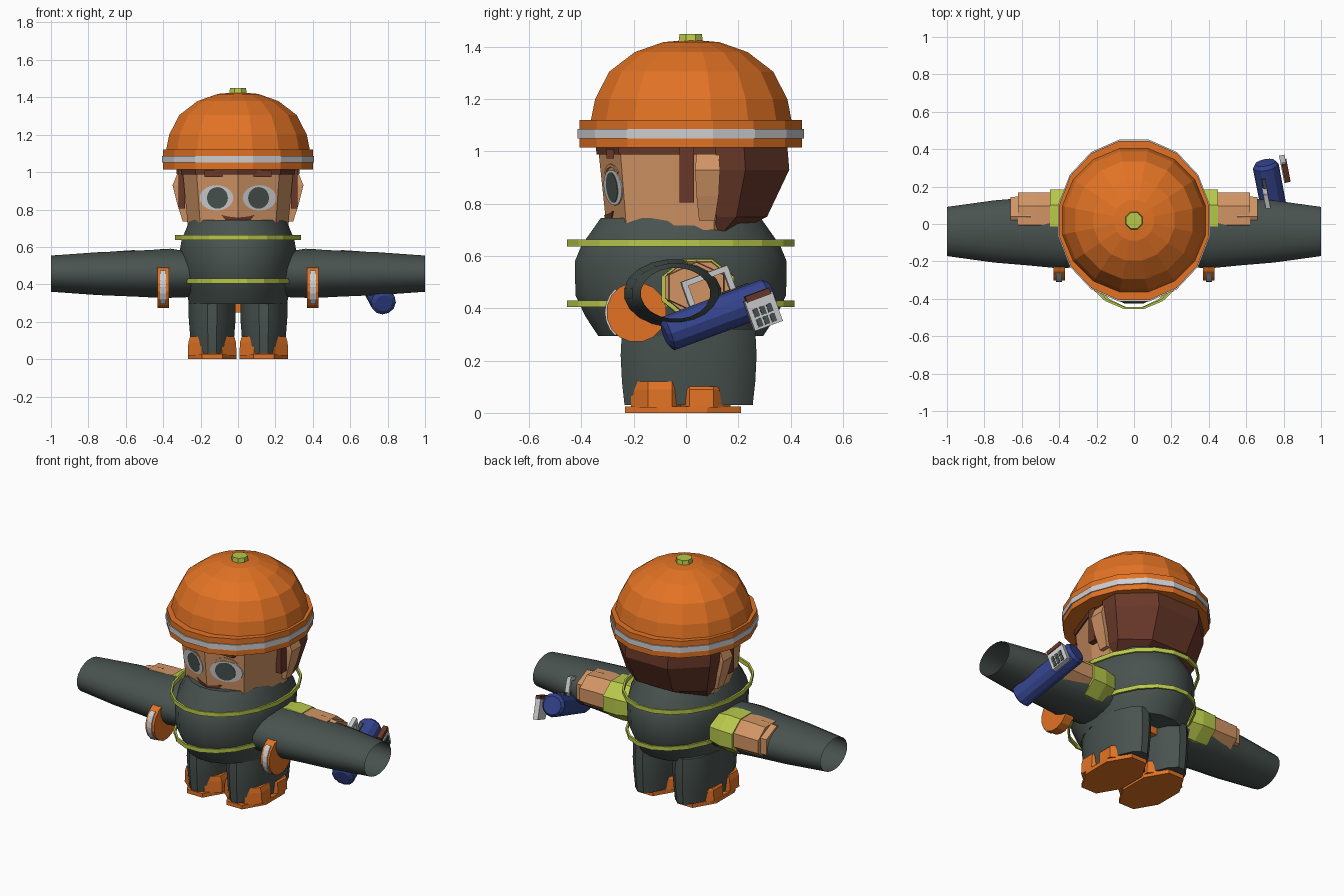
import bpy, bmesh
from math import sin, cos, pi
from mathutils import Vector, Euler, Matrix

cube = bpy.data.objects.get("Cube")
if cube:
    bpy.data.objects.remove(cube, do_unlink=True)


def material(name, r, g, b):
    m = bpy.data.materials.new(name)
    m.use_nodes = True
    m.diffuse_color = (r, g, b, 1)
    m.node_tree.nodes["Principled BSDF"].inputs["Base Color"].default_value = (r, g, b, 1)
    return m


ORANGE = material("orange", .76, .17, .018)
GREY = material("dark grey", .066, .086, .079)
LIME = material("lime", .48, .58, .07)
SKIN = material("skin", .64, .30, .13)
BROWN = material("hair brown", .14, .04, .022)
WHITE = material("pale grey", .62, .62, .64)
BLUE = material("tool blue", .035, .058, .27)


def loft(name, rings, mat, caps=True, smooth=False, closed=False, frame=None):
    """Skin a list of point rings into one object."""
    bm = bmesh.new()
    rows = [[bm.verts.new(p) for p in ring] for ring in rings]
    n = len(rows[0])
    pairs = list(zip(rows, rows[1:]))
    if closed:
        pairs.append((rows[-1], rows[0]))
    for a, b in pairs:
        for i in range(n):
            j = (i + 1) % n
            bm.faces.new((a[i], a[j], b[j], b[i]))
    if caps and not closed:
        bm.faces.new(rows[0])
        bm.faces.new(rows[-1])
    bmesh.ops.recalc_face_normals(bm, faces=bm.faces)
    if frame:
        bm.transform(frame)
    me = bpy.data.meshes.new(name)
    bm.to_mesh(me)
    bm.free()
    me.materials.append(mat)
    ob = bpy.data.objects.new(name, me)
    bpy.context.collection.objects.link(ob)
    if smooth:
        bpy.ops.object.select_all(action='DESELECT')
        ob.select_set(True)
        bpy.context.view_layer.objects.active = ob
        bpy.ops.object.shade_smooth_by_angle(angle=.55)
    return ob


def ring_z(cx, cy, z, rx, ry, n):
    return [(cx + rx * cos(2 * pi * (i + .5) / n), cy + ry * sin(2 * pi * (i + .5) / n), z) for i in range(n)]


def ring_x(x, cy, cz, ry, rz, n):
    return [(x, cy + ry * cos(2 * pi * (i + .5) / n), cz + rz * sin(2 * pi * (i + .5) / n)) for i in range(n)]


def rect(x0, x1, y0, y1, z):
    return [(x0, y0, z), (x1, y0, z), (x1, y1, z), (x0, y1, z)]


def box(name, c, s, mat, frame=None):
    x, y, z = c
    a, b, h = s[0] / 2, s[1] / 2, s[2] / 2
    return loft(name, [rect(x - a, x + a, y - b, y + b, z + k) for k in (-h, h)], mat, frame=frame)


def hoop(name, cy, z0, z1, rx, ry, thick, n, mat):
    loft(name, [ring_z(0, cy, z, rx - t, ry - t, n) for z, t in
                ((z0, 0), (z1, 0), (z1, thick), (z0, thick))], mat, closed=True)


# Helmet
dome = [(.395, 1.1), (.375, 1.2), (.32, 1.305), (.22, 1.38), (.11, 1.418), (.03, 1.425)]
loft("helmet_dome", [ring_z(0, .02, z, r, r, 16) for r, z in dome], ORANGE)
loft("helmet_brim", [ring_z(0, .018, z, .408, .434, 16) for z in (1.015, 1.12)], ORANGE)
hoop("helmet_stripe", .018, 1.05, 1.085, .413, .441, .015, 16, WHITE)
loft("helmet_button", [ring_z(0, .018, z, r, r, 8) for z, r in ((1.41, .052), (1.45, .046))], LIME)

# Head
half = [(.225, -.255), (.30, -.05), (.30, .12), (.18, .24)]
plan = [(0, -.34)] + half + [(-x, y) for x, y in reversed(half)]


def head_scale(z):
    return .9 + (z - .73) / 3.2


def head_ring(z, grow=1.0):
    s = head_scale(z) * grow
    return [(x * s, y * s, z) for x, y in plan]


loft("head", [head_ring(.70), head_ring(1.05)], SKIN)
loft("fringe", [head_ring(.988, 1.025), head_ring(1.04, 1.025)], BROWN)


def face_plate(name, outline, lift, mat):
    """Thin plate that follows the slanted front of the head."""
    rings = [[(x, .378 * abs(x) - .34 * head_scale(z) - d, z) for x, z in outline] for d in (-.003, lift)]
    return loft(name, rings, mat)


def disc(cx, cz, rx, rz, n=20):
    return [(cx + rx * cos(2 * pi * i / n), cz + rz * sin(2 * pi * i / n)) for i in range(n)]


for s, side in ((1, "left"), (-1, "right")):
    face_plate(side + "_eye_white", disc(s * .115, .862, .09, .068), .004, WHITE)
    face_plate(side + "_iris", disc(s * .11, .862, .056, .058), .006, GREY)
    arch = [(s * (.115 + r * cos(a)), .865 + r * sin(a)) for r, angles in
            ((.088, (.7, 1.15, 1.57, 2, 2.45)), (.076, (2.45, 2, 1.57, 1.15, .7))) for a in angles]
    face_plate(side + "_brow", arch, .005, SKIN)
    face_plate(side + "_mouth_half", [(s * x, z) for x, z in
               ((0, .757), (.05, .762), (.09, .772), (.06, .735), (0, .725))], .004, BROWN)
    box(side + "_fringe_tuft", (s * .13, -.29, .99), (.1, .03, .035), BROWN,)
    box(side + "_sideburn", (s * .30, .003, .92), (.035, .055, .23), BROWN)
    loft(side + "_ear", [rect(s * .26, s * x, y0, y1, z) for x, y0, y1, z in
         ((.295, .05, .11, .735), (.325, .04, .125, .83), (.35, .035, .13, .93), (.325, .04, .125, .99))], SKIN)

# Back hair
hair = []
for z, w, front, back in ((1.05, .33, .11, .385), (.93, .325, .115, .395), (.75, .28, .115, .31), (.695, .25, .11, .2)):
    mid = front + (back - front) * .4
    side = [(w, front), (w, mid), (w * .45, back)]
    hair.append([(x, y, z) for x, y in side + [(-x, y) for x, y in reversed(side)]])
loft("back_hair", hair, BROWN)

# Jacket body and reflective hoops
body = [(.295, .265, .32), (.37, .28, .37), (.45, .305, .408), (.58, .315, .41), (.64, .305, .385), (.745, .26, .31)]
loft("jacket_body", [ring_z(0, -.02, z, rx, ry, 20) for z, rx, ry in body], GREY, smooth=True)
hoop("upper_hoop", -.02, .637, .663, .34, .44, .012, 20, LIME)
hoop("lower_hoop", -.02, .405, .43, .305, .44, .012, 20, LIME)
box("belt_clip", (0, .14, .275), (.06, .05, .05), ORANGE)

for s, side in ((1, "left"), (-1, "right")):
    # Open sleeve
    sleeve = [(.2, .185, .125), (.4, .2, .132), (.55, .185, .124), (.75, .168, .116), (1, .133, .098)]
    loft(side + "_sleeve", [ring_x(s * x, -.04, .457, ry, rz, 20) for x, ry, rz in sleeve], GREY,
         caps=False, smooth=True)
    # Round pad with pale rim strip
    loft(side + "_pad", [ring_x(s * x, -.19, .385, .115, .115, 16) for x in (.37, .43)], ORANGE)
    strip = []
    for i in range(7):
        a = pi + (i - 3) * .28
        strip.append([(s * x, -.19 + r * cos(a), .385 + r * sin(a))
                      for x, r in ((.385, .11), (.385, .121), (.418, .121), (.418, .11))])
    loft(side + "_pad_strip", strip, WHITE)
    # Cuff, arm and fist
    loft(side + "_cuff", [ring_x(s * x, .045, .475, ry, rz, 8) for x, ry, rz in
         ((.28, .13, .11), (.36, .15, .125), (.45, .15, .12))], LIME)
    loft(side + "_arm", [ring_x(s * x, .045, .48, ry, rz, 8) for x, ry, rz in
         ((.40, .135, .11), (.52, .135, .11), (.62, .135, .105))], SKIN)
    loft(side + "_fist", [ring_x(s * x, .04, .48, r, r * .8, 6) for x, r in ((.55, .13), (.66, .12))], SKIN)
    # Leg and boot
    legs = [(.03, .112, .25), (.12, .12, .26), (.22, .128, .265), (.32, .128, .26)]
    loft(side + "_leg", [ring_z(s * .138, .01, z, rx, ry, 16) for z, rx, ry in legs], GREY, smooth=True)
    loft(side + "_sole", [ring_z(s * .138, -.012, z, .141, .24, 8) for z in (0, .025)], ORANGE)
    for k, y, top in ((-1, -.1, .12), (1, .06, .10)):
        loft(side + ("_boot_toe" if k < 0 else "_boot_heel"),
             [ring_z(s * .138, y, z, r, .12, 8) for z, r in ((.02, .141), (.09, .138), (top, .128))], ORANGE)

# Hand-held cylinder tool beside the left hand
frame = Matrix.Translation(Vector((.74, .125, .375))) @ Euler((.35, 0, .19)).to_matrix().to_4x4()
tube = [(-.222, .045), (-.21, .068), (.2, .07), (.22, .055)]
loft("tool_cylinder", [[(r * cos(pi * i / 6), y, r * sin(pi * i / 6)) for i in range(12)] for y, r in tube],
     BLUE, frame=frame)
box("tool_plate", (.095, .15, -.04), (.03, .115, .12), WHITE, frame)
box("tool_label", (.1, .15, .025), (.03, .1, .025), BROWN, frame)
for i in range(3):
    for j in range(2):
        box("tool_key", (.112, .12 + i * .028, -.075 + j * .04), (.006, .02, .032), GREY, frame)
box("tool_handle_top", (-.03, .005, .155), (.025, .19, .022), WHITE, frame)
for y in (-.08, .09):
    box("tool_handle_post", (-.03, y, .105), (.025, .022, .1), WHITE, frame)
box("tool_slot", (-.025, .1, .068), (.02, .11, .012), GREY, frame)
